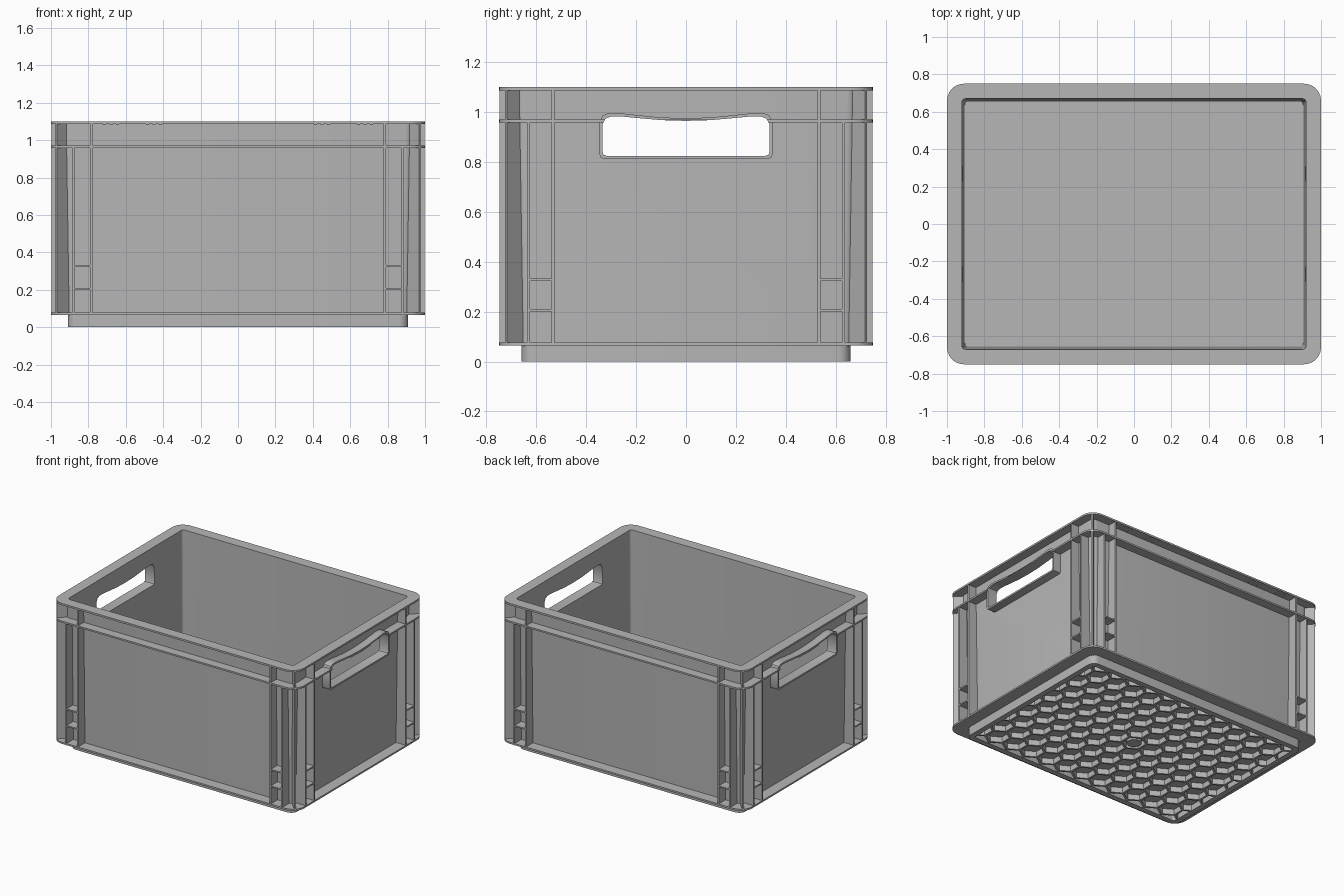
import bpy, bmesh, math
from mathutils import Vector

if "Cube" in bpy.data.objects:
    bpy.data.objects.remove(bpy.data.objects["Cube"], do_unlink=True)

HX, HY, TOP = 1.0, 0.75, 1.1

grey = bpy.data.materials.new("grey_plastic")
grey.use_nodes = True
COLOUR = (0.47, 0.47, 0.47, 1)
grey.diffuse_color = COLOUR
grey.node_tree.nodes["Principled BSDF"].inputs["Base Color"].default_value = COLOUR


def finish(bm, name, recalc=True):
    if recalc:
        bmesh.ops.recalc_face_normals(bm, faces=bm.faces)
    mesh = bpy.data.meshes.new(name)
    bm.to_mesh(mesh)
    bm.free()
    mesh.materials.append(grey)
    ob = bpy.data.objects.new(name, mesh)
    bpy.context.collection.objects.link(ob)
    return ob


def activate(ob):
    bpy.ops.object.select_all(action='DESELECT')
    ob.select_set(True)
    bpy.context.view_layer.objects.active = ob


def rounded_loop(bm, inset, r, z, seg=6):
    """Rounded rectangle, inset from the full footprint."""
    verts = []
    hx, hy = HX - inset, HY - inset
    for k, (sx, sy) in enumerate([(1, 1), (-1, 1), (-1, -1), (1, -1)]):
        for i in range(seg + 1):
            a = (k + i / seg) * math.pi / 2
            verts.append(bm.verts.new((sx * (hx - r) + r * math.cos(a),
                                       sy * (hy - r) + r * math.sin(a), z)))
    return verts


def wall_inset(z):
    """Inset of the outer wall face, which leans outward toward the top."""
    return 0.082 - 0.017 * z / TOP


def hexahedron(bm, lower, upper):
    v = [bm.verts.new(p) for p in lower + upper]
    bm.faces.new(v[:4])
    bm.faces.new(v[4:])
    for i in range(4):
        j = (i + 1) % 4
        bm.faces.new((v[i], v[j], v[j + 4], v[i + 4]))


def fin(bm, inner, outer, z0, z1, thick=0.012):
    """Upright fin; inner(z) follows the leaning wall, outer is fixed."""
    def ring(z):
        a, b = Vector((*inner(z), z)), Vector((*outer, z))
        n = (b - a).cross(Vector((0, 0, 1))).normalized() * thick / 2
        return [a - n, b - n, b + n, a + n]
    hexahedron(bm, ring(z0), ring(z1))


def box(bm, x0, x1, y0, y1, z0, z1):
    hexahedron(bm, *[[(x0, y0, z), (x1, y0, z), (x1, y1, z), (x0, y1, z)] for z in (z0, z1)])


# Shell: floor, walls, rim, middle flange, bottom flange and foot in one section
section = [
    (0.095, 0.02, 0.06), (0.08, 0.02, TOP),                      # inside
    (0.0, 0.09, TOP), (0.0, 0.09, 1.087),                        # rim
    (wall_inset(1.087), 0.04, 1.087), (wall_inset(0.97), 0.04, 0.97),
    (0.0, 0.09, 0.97), (0.0, 0.09, 0.958),                       # middle flange
    (wall_inset(0.958), 0.04, 0.958), (wall_inset(0.077), 0.04, 0.077),
    (0.0, 0.09, 0.077), (0.0, 0.09, 0.065),                      # bottom flange
    (0.09, 0.05, 0.065), (0.09, 0.05, 0.0),                      # foot
    (0.13, 0.02, 0.0), (0.13, 0.02, 0.043),                      # underside recess
]
bm = bmesh.new()
loops = [rounded_loop(bm, *s) for s in section]
for a, b in zip(loops, loops[1:]):
    for i in range(len(a)):
        j = (i + 1) % len(a)
        bm.faces.new((a[i], a[j], b[j], b[i]))
bm.faces.new(loops[0])
bm.faces.new(loops[-1])
shell = finish(bm, "crate_shell")

# Hand hole outline, as (y, z), with a dipped top edge
half = [(0.0, 0.965), (0.1, 0.968), (0.2, 0.977), (0.26, 0.983), (0.3, 0.983),
        (0.323, 0.974), (0.335, 0.95), (0.335, 0.84), (0.33, 0.829), (0.318, 0.825)]
outline = half + [(-y, z) for y, z in reversed(half[1:])]
MID = 0.9


def grown(g):
    """Hand hole outline enlarged by about g."""
    return [(y * (1 + g / 0.335), MID + (z - MID) * (1 + g / 0.075)) for y, z in outline]


bm = bmesh.new()
for side in (1, -1):
    rings = [[bm.verts.new((side * x, y, z)) for y, z in outline] for x in (0.85, 1.1)]
    for r in rings:
        bm.faces.new(r)
    for i in range(len(outline)):
        j = (i + 1) % len(outline)
        bm.faces.new((rings[0][i], rings[0][j], rings[1][j], rings[1][i]))
cutter = finish(bm, "hand_hole_cutter")
cutter.hide_render = True
cut = shell.modifiers.new("hand_holes", 'BOOLEAN')
cut.operation = 'DIFFERENCE'
cut.solver = 'EXACT'
cut.object = cutter
activate(shell)
bpy.ops.object.modifier_apply(modifier=cut.name)
bpy.data.objects.remove(cutter, do_unlink=True)

# Collars standing out around the hand holes
for side, label in ((1, "left"), (-1, "right")):
    bm = bmesh.new()
    rings = [[bm.verts.new((side * x, y, z)) for y, z in pts]
             for x, pts in ((0.924, outline), (0.992, outline),
                            (0.992, grown(0.012)), (0.924, grown(0.012)))]
    for k in range(4):
        a, b = rings[k], rings[(k + 1) % 4]
        for i in range(len(outline)):
            j = (i + 1) % len(outline)
            bm.faces.new((a[i], a[j], b[j], b[i]))
    collar = finish(bm, label + "_handle_collar")
    activate(collar)
    bpy.ops.object.shade_smooth_by_angle(angle=math.radians(30))

# Corner ribs, built for one corner and mirrored to four
bm = bmesh.new()
EDGE = 0.003
for d, z1 in ((0.785, 1.09), (0.88, 0.962)):
    fin(bm, lambda z: (d, HY - wall_inset(z) - 0.008), (d, HY - EDGE), 0.07, z1)
for d, z1 in ((0.533, 1.09), (0.632, 0.962)):
    fin(bm, lambda z: (HX - wall_inset(z) - 0.008, d), (HX - EDGE, d), 0.07, z1)
fin(bm, lambda z: (HX - wall_inset(z) - 0.017, HY - wall_inset(z) - 0.017),
    (HX - 0.028, HY - 0.028), 0.07, 1.09)
for z in (0.205, 0.327):
    inset = wall_inset(z) + 0.008
    box(bm, 0.785, 0.88, HY - inset, HY - EDGE, z - 0.005, z + 0.005)
    box(bm, HX - inset, HX - EDGE, 0.533, 0.632, z - 0.005, z + 0.005)
# Small grip teeth under the rim
for group in (0.45, 0.68):
    for i in (-1, 0, 1):
        x = group + i * 0.035
        box(bm, x - 0.008, x + 0.008, HY - 0.05, HY - 0.006, 1.082, 1.09)
ribs = finish(bm, "corner_ribs")
mirror = ribs.modifiers.new("four_corners", 'MIRROR')
mirror.use_axis = (True, True, False)
mirror.use_mirror_merge = False

# Honeycomb ribs under the floor
bm = bmesh.new()
PITCH = 0.15
ROW = PITCH * math.sqrt(3) / 2
R = PITCH / math.sqrt(3)
for row in range(-5, 6):
    for col in range(-7, 8):
        cx, cy = (col + 0.5 * (row % 2)) * PITCH, row * ROW
        rings = []
        for r, z in ((R, 0.003), (R - 0.009, 0.003), (R - 0.009, 0.044)):
            rings.append([bm.verts.new((cx + r * math.sin(k * math.pi / 3),
                                        cy + r * math.cos(k * math.pi / 3), z))
                          for k in range(6)])
        for a, b in zip(rings, rings[1:]):
            for i in range(6):
                j = (i + 1) % 6
                bm.faces.new((a[i], a[j], b[j], b[i]))
for axis, limit in ((Vector((1, 0, 0)), HX - 0.13), (Vector((0, 1, 0)), HY - 0.13)):
    for s in (1, -1):
        bmesh.ops.bisect_plane(bm, geom=bm.verts[:] + bm.edges[:] + bm.faces[:],
                               plane_co=axis * s * limit, plane_no=axis * s, clear_outer=True)
for f in bm.faces:
    f.normal_update()
flat = [f for f in bm.faces if abs(f.normal.z) > 0.5]
if flat and flat[0].normal.z > 0:
    bmesh.ops.reverse_faces(bm, faces=bm.faces[:])
finish(bm, "underside_honeycomb", recalc=False)

# Round boss in the middle of the underside
bm = bmesh.new()
bmesh.ops.create_cone(bm, cap_ends=True, segments=24, radius1=0.05, radius2=0.05, depth=0.042)
bmesh.ops.translate(bm, verts=bm.verts, vec=(0, 0, 0.024))
boss = finish(bm, "underside_boss")

for ob in (shell, boss):
    activate(ob)
    bpy.ops.object.shade_smooth_by_angle(angle=math.radians(30))
